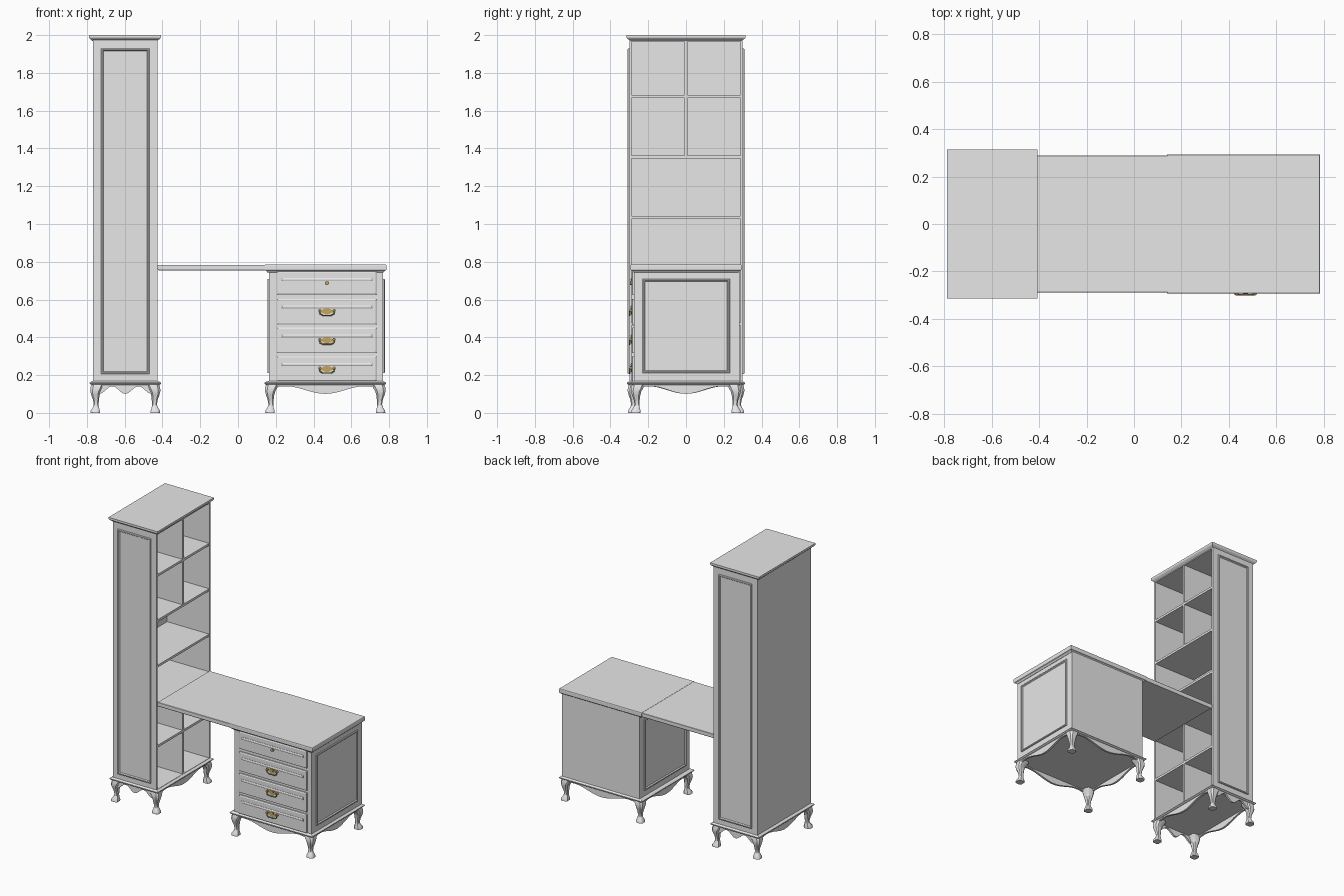
import bpy, bmesh, math
from mathutils import Vector

cube = bpy.data.objects.get("Cube")
if cube:
    bpy.data.objects.remove(cube, do_unlink=True)


def material(name, rgb):
    m = bpy.data.materials.new(name)
    m.use_nodes = True
    m.diffuse_color = (*rgb, 1)
    m.node_tree.nodes["Principled BSDF"].inputs["Base Color"].default_value = (*rgb, 1)
    return m


GREY = material("pale_grey_paint", (0.8, 0.8, 0.8))
BRASS = material("aged_brass", (0.55, 0.38, 0.12))


def finish(name, bm, mat=GREY, smooth=False):
    bmesh.ops.recalc_face_normals(bm, faces=bm.faces)
    me = bpy.data.meshes.new(name)
    bm.to_mesh(me)
    bm.free()
    me.materials.append(mat)
    ob = bpy.data.objects.new(name, me)
    bpy.context.collection.objects.link(ob)
    if smooth:
        bpy.ops.object.select_all(action='DESELECT')
        ob.select_set(True)
        bpy.context.view_layer.objects.active = ob
        bpy.ops.object.shade_smooth_by_angle(angle=math.radians(40))
    return ob


def place(axis, base, sign, u, v, h):
    """Put plane coordinates u, v and height h on a plane facing an axis."""
    d = base + sign * h
    return Vector({'x': (d, u, v), 'y': (u, d, v), 'z': (u, v, d)}[axis])


def loft(name, rings, mat=GREY, smooth=False):
    """Skin equal-length rings of points and cap both ends."""
    bm = bmesh.new()
    rows = [[bm.verts.new(p) for p in ring] for ring in rings]
    for a, b in zip(rows, rows[1:]):
        for i in range(len(a)):
            j = (i + 1) % len(a)
            bm.faces.new((a[i], a[j], b[j], b[i]))
    bm.faces.new(rows[0])
    bm.faces.new(rows[-1])
    return finish(name, bm, mat, smooth)


def stepped(name, axis, base, sign, u0, u1, v0, v1, steps):
    """Moulded rectangle: each step is (inset, height)."""
    rings = []
    for i, h in steps:
        corners = ((u0 + i, v0 + i), (u1 - i, v0 + i), (u1 - i, v1 - i), (u0 + i, v1 - i))
        rings.append([place(axis, base, sign, u, v, h) for u, v in corners])
    return loft(name, rings)


def box(name, x0, x1, y0, y1, z0, z1):
    return stepped(name, 'z', z0, 1, x0, x1, y0, y1, ((0, 0), (0, z1 - z0)))


def plate(name, axis, base, sign, outline, depth, mat=GREY):
    return loft(name, [[place(axis, base, sign, u, v, h) for u, v in outline]
                       for h in (0, depth)], mat)


# Moulding profiles
PANEL = ((0, -0.002), (0, 0.006), (0.004, 0.009), (0.009, 0.009), (0.014, 0.002))
DRAWER = ((0, -0.004), (0, 0.008), (0.006, 0.012))
BASE = ((0.014, 0), (0.004, 0.003), (0, 0.007), (0, 0.012), (0.012, 0.02))
LEG = ((0.155, 0.010, 0.078), (0.135, 0.004, 0.070), (0.115, 0.003, 0.058),
       (0.095, 0.008, 0.052), (0.07, 0.017, 0.049), (0.045, 0.021, 0.047),
       (0.028, 0.016, 0.049), (0.012, 0.005, 0.054), (0, 0.004, 0.054))


def apron(name, axis, base, sign, u0, u1, waves):
    """Board with a scalloped lower edge, deepest at its centre."""
    n = 32
    mid, half = (u0 + u1) / 2, (u1 - u0) / 2
    line = []
    for k in range(n + 1):
        t = 2 * k / n - 1
        line.append((mid + t * half, 0.121 - 0.02 * math.cos(math.pi * waves * t)))
    plate(name, axis, base, -sign, line + [(u1, 0.155), (u0, 0.155)], 0.014)


def stand(prefix, x0, x1, y0, y1, waves_x, waves_y):
    """Base moulding, four curved legs and four scalloped aprons."""
    stepped(prefix + "_base_moulding", 'z', 0.148, 1, x0, x1, y0, y1, BASE)
    for cx, sx, side in ((x0, 1, "right"), (x1, -1, "left")):
        for cy, sy, end in ((y0, 1, "front"), (y1, -1, "back")):
            rings = []
            for z, o, i in LEG:
                c = 0.2 * (i - o)
                pts = ((o + c, o), (i - c, o), (i, o + c), (i, i - c),
                       (i - c, i), (o + c, i), (o, i - c), (o, o + c))
                rings.append([(cx + sx * a, cy + sy * b, z) for a, b in pts])
            loft(f"{prefix}_{end}_{side}_leg", rings, GREY, True)
    inset, e = 0.05, 0.012
    for y, s, end in ((y0 + e, -1, "front"), (y1 - e, 1, "back")):
        apron(f"{prefix}_{end}_apron", 'y', y, s, x0 + inset, x1 - inset, waves_x)
    for x, s, side in ((x0 + e, -1, "right"), (x1 - e, 1, "left")):
        apron(f"{prefix}_{side}_apron", 'x', x, s, y0 + inset, y1 - inset, waves_y)


# Tall bookcase, open towards the desk
L, R, D = -0.767, -0.425, 0.30
T = 0.012
stand("bookcase", -0.785, -0.408, -0.312, 0.312, 2.0, 1.3)
box("bookcase_side_wall", L, L + T, -D, D, 0.16, 1.975)
box("bookcase_floor", L, R, -D, D, 0.155, 0.17)
box("bookcase_ceiling", L, R, -D, D, 1.965, 1.98)
for s, end in ((-1, "front"), (1, "back")):
    ya, yb = sorted((s * D, s * (D - T)))
    box(f"bookcase_{end}_wall", L, R, ya, yb, 0.16, 1.975)
    stepped(f"bookcase_{end}_panel", 'y', s * D, s, -0.725, -0.468, 0.205, 1.93, PANEL)
for k, z in enumerate((0.47, 0.77, 1.035, 1.355, 1.675)):
    box(f"bookcase_shelf_{k + 1}", L + T, R - 0.002, -D + T, D - T, z - 0.008, z + 0.008)
for name, z0, z1 in (("lower", 0.165, 0.77), ("upper", 1.355, 1.97)):
    box(f"bookcase_{name}_divider", L + T, R - 0.003, -0.008, 0.008, z0, z1)
stepped("bookcase_crown", 'z', 1.968, 1, -0.79, -0.408, -0.315, 0.315,
        ((0.02, 0), (0.014, 0.006), (0.004, 0.014), (0, 0.02), (0, 0.032)))

# Desk top
stepped("desk_top", 'z', 0.755, 1, R, 0.2, -0.29, 0.29,
        ((0.003, 0), (0, 0.006), (0, 0.027), (0.002, 0.029)))
stepped("drawer_unit_top", 'z', 0.743, 1, 0.14, 0.786, -0.294, 0.294,
        ((0.016, 0), (0.01, 0.008), (0.002, 0.012), (0, 0.018), (0, 0.038), (0.002, 0.042)))

# Drawer unit
A, B, F = 0.165, 0.768, -0.276
stand("drawer_unit", 0.14, 0.784, -0.294, 0.294, 1.3, 1.3)
box("drawer_unit_body", A, B, F, 0.282, 0.155, 0.75)
for x, s, side in ((A, -1, "right"), (B, 1, "left")):
    stepped(f"drawer_unit_{side}_panel", 'x', x, s, -0.23, 0.232, 0.21, 0.71, PANEL)


def disc(x, z, r):
    return [(x + r * math.cos(a * math.pi / 8), z + r * math.sin(a * math.pi / 8))
            for a in range(16)]


def bail_pull(k, x, y, z):
    """Shaped back plate, two posts and a hanging bail."""
    shape = []
    for a in range(32):
        t = a * math.pi / 16
        r = 1 + 0.16 * math.cos(4 * t)
        shape.append((x + 0.036 * r * math.cos(t), z + 0.015 * r * math.sin(t)))
    plate(f"pull_plate_{k}", 'y', y, -1, shape, 0.003, BRASS)
    plate(f"pull_boss_{k}", 'y', y, -1, disc(x, z + 0.005, 0.009), 0.008, BRASS)
    for s in (-1, 1):
        plate(f"pull_post_{k}_{'right' if s < 0 else 'left'}", 'y', y, -1,
              disc(x + s * 0.038, z + 0.004, 0.008), 0.012, BRASS)
    cu = bpy.data.curves.new(f"pull_bail_{k}", 'CURVE')
    cu.dimensions = '3D'
    cu.bevel_depth = 0.0035
    cu.bevel_resolution = 2
    path = [(-0.04, 0.004), (-0.036, -0.014), (-0.022, -0.022), (0.022, -0.022),
            (0.036, -0.014), (0.04, 0.004)]
    sp = cu.splines.new('POLY')
    sp.points.add(len(path) - 1)
    for p, (px, pz) in zip(sp.points, path):
        p.co = (x + px, y - 0.01, z + pz, 1)
    cu.materials.append(BRASS)
    bpy.context.collection.objects.link(bpy.data.objects.new(f"pull_bail_{k}", cu))


# Drawers, each with a raised bead; the top one has a lock
MID = 0.471
for k, (z0, z1) in enumerate(((0.625, 0.748), (0.468, 0.604), (0.316, 0.451), (0.168, 0.299))):
    stepped(f"drawer_{k + 1}", 'y', F, -1, 0.207, 0.735, z0, z1, DRAWER)
    bead = z1 - 0.043
    stepped(f"drawer_bead_{k + 1}", 'y', F - 0.012, -1, 0.23, 0.712, bead - 0.008, bead + 0.008,
            ((0, -0.002), (0, 0.002), (0.005, 0.005)))
    face = F - 0.012
    if k == 0:
        plate("lock_plate", 'y', face, -1, disc(MID, 0.687, 0.011), 0.008, BRASS)
    else:
        bail_pull(k + 1, MID, face, z1 - 0.066)
